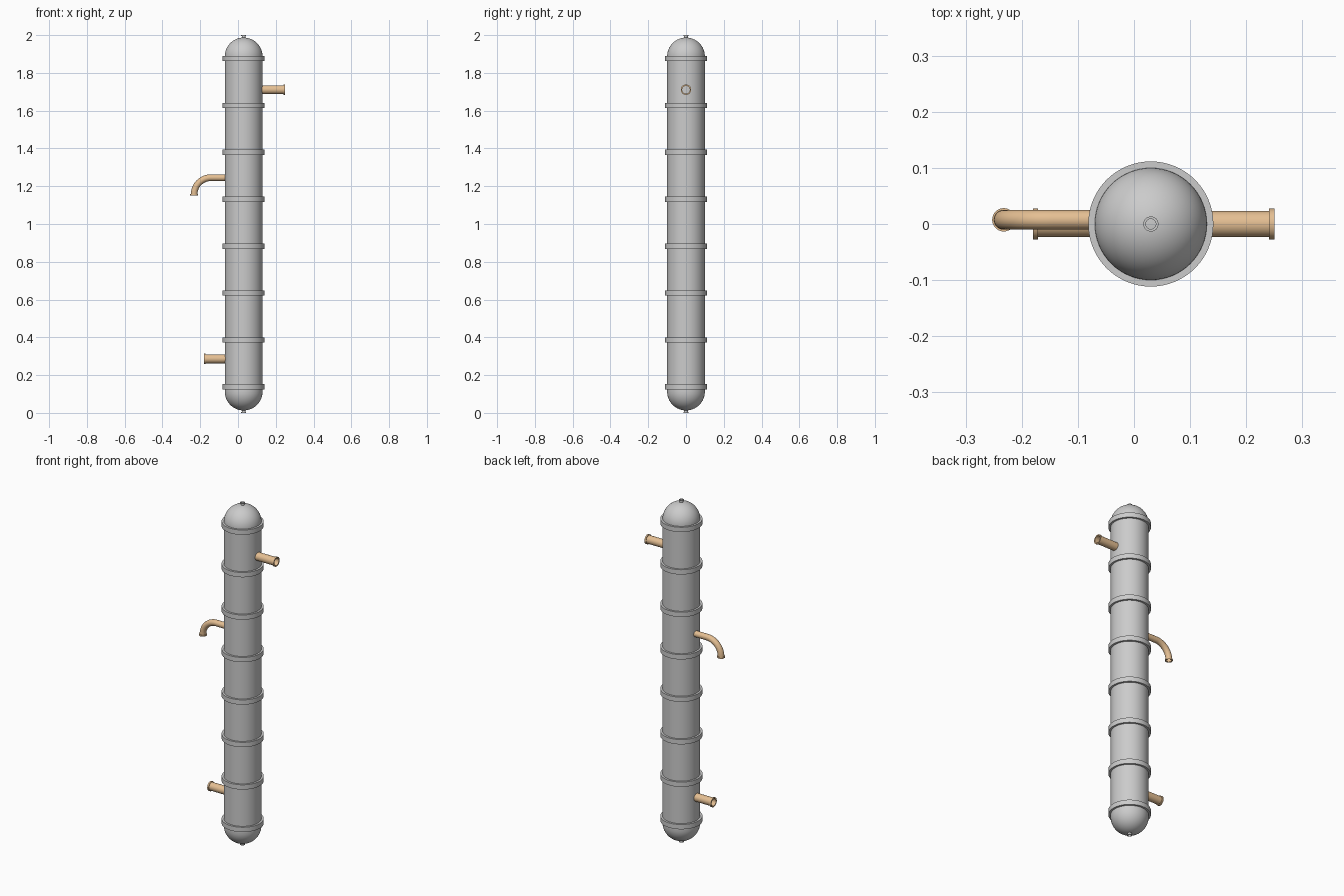
import bpy, bmesh, math
from mathutils import Vector, Matrix

if "Cube" in bpy.data.objects:
    bpy.data.objects.remove(bpy.data.objects["Cube"])

CX, R = 0.03, 0.1
copper = bpy.data.materials.new("copper")
copper.diffuse_color = (0.78, 0.52, 0.29, 1)
copper.use_nodes = True
copper.node_tree.nodes["Principled BSDF"].inputs["Base Color"].default_value = copper.diffuse_color


def finish(name, bm, mat=None):
    bmesh.ops.recalc_face_normals(bm, faces=bm.faces)
    me = bpy.data.meshes.new(name)
    bm.to_mesh(me)
    bm.free()
    ob = bpy.data.objects.new(name, me)
    bpy.context.collection.objects.link(ob)
    if mat:
        me.materials.append(mat)
    bpy.ops.object.select_all(action='DESELECT')
    bpy.context.view_layer.objects.active = ob
    ob.select_set(True)
    bpy.ops.object.shade_smooth_by_angle(angle=math.radians(35))
    return ob


def lathe(name, profile, origin=(CX, 0, 0), direction=(0, 0, 1), closed=False, sides=64, mat=None):
    """Revolve (radius, height) points about an axis."""
    bm = bmesh.new()
    pts = profile + profile[:1] if closed else profile
    vs = [bm.verts.new((r, 0, h)) for r, h in pts]
    es = [bm.edges.new(p) for p in zip(vs, vs[1:])]
    bmesh.ops.spin(bm, geom=vs + es, cent=(0, 0, 0), axis=(0, 0, 1),
                   angle=math.tau, steps=sides, use_duplicate=False)
    bmesh.ops.remove_doubles(bm, verts=bm.verts, dist=1e-5)
    rot = Vector((0, 0, 1)).rotation_difference(Vector(direction)).to_matrix().to_4x4()
    bm.transform(Matrix.Translation(origin) @ rot)
    return finish(name, bm, mat)


def tube(name, path, r_out, r_in, sides=32):
    """Hollow pipe swept along a path lying in the xz plane."""
    bm = bmesh.new()
    rings = []
    for i, p in enumerate(path):
        t = (path[min(i + 1, len(path) - 1)] - path[max(i - 1, 0)]).normalized()
        side, up = Vector((0, 1, 0)), t.cross(Vector((0, 1, 0)))
        rings.append([[bm.verts.new(p + r * (math.cos(a) * side + math.sin(a) * up))
                       for a in (math.tau * k / sides for k in range(sides))]
                      for r in (r_out, r_in)])
    def bridge(a, b):
        for k in range(sides):
            j = (k + 1) % sides
            bm.faces.new((a[k], a[j], b[j], b[k]))
    for a, b in zip(rings, rings[1:]):
        bridge(a[0], b[0])
        bridge(a[1], b[1])
    bridge(*rings[0])
    bridge(*rings[-1])
    return finish(name, bm, copper)


# Column shell
Z0, Z1 = 0.119, 1.887
lathe("column_shell", [(R, Z0), (R, Z1)])

# Domed heads and their small end nozzles
arc = [(R * math.cos(math.pi / 2 * i / 16), R * math.sin(math.pi / 2 * i / 16)) for i in range(17)]
tip = [(0.010, 0.085), (0.010, 0.107), (0.0135, 0.107), (0.0135, 0.113), (0.009, 0.113), (0.009, 0.1)]
for label, z, d in (("top", Z1, 1), ("bottom", 0.113, -1)):
    lathe(label + "_head", arc, (CX, 0, z), (0, 0, d))
    lathe(label + "_nozzle", tip, (CX, 0, z), (0, 0, d), closed=True, sides=32)
lathe("bottom_head_skirt", [(R, 0.113), (R, Z0)])

# Flange bands
for i in range(8):
    z = 0.138 + i * 0.2483
    lathe(f"flange_band_{i + 1}", [(R - 0.003, z - 0.014), (0.1115, z - 0.014),
                                   (0.1115, z + 0.014), (R - 0.003, z + 0.014)], closed=True)

# Straight side pipes with flared rims
for label, z, d, end in (("upper", 1.711, 1, 0.25), ("lower", 0.286, -1, -0.18)):
    L = abs(end - CX)
    lathe(label + "_side_pipe", [(0.0235, 0.09), (0.0235, L - 0.009), (0.0275, L - 0.009),
                                 (0.0275, L), (0.0205, L), (0.0205, 0.09)],
          (CX, 0, z), (d, 0, 0), closed=True, sides=32, mat=copper)

# Bent draw-off pipe with rim
Y, B = 0.0075, 0.088
path = [Vector((-0.06, Y, 1.245))]
for i in range(17):
    a = math.pi / 2 * i / 16
    path.append(Vector((-0.144 - B * math.sin(a), Y, 1.245 - B + B * math.cos(a))))
path.append(Vector((path[-1].x, Y, 1.153)))
tube("bent_pipe", path, 0.0175, 0.015)
lathe("bent_pipe_rim", [(0.0165, 1.151), (0.0208, 1.151), (0.0208, 1.158), (0.0165, 1.158)],
      (path[-1].x, Y, 0), closed=True, sides=32, mat=copper)
